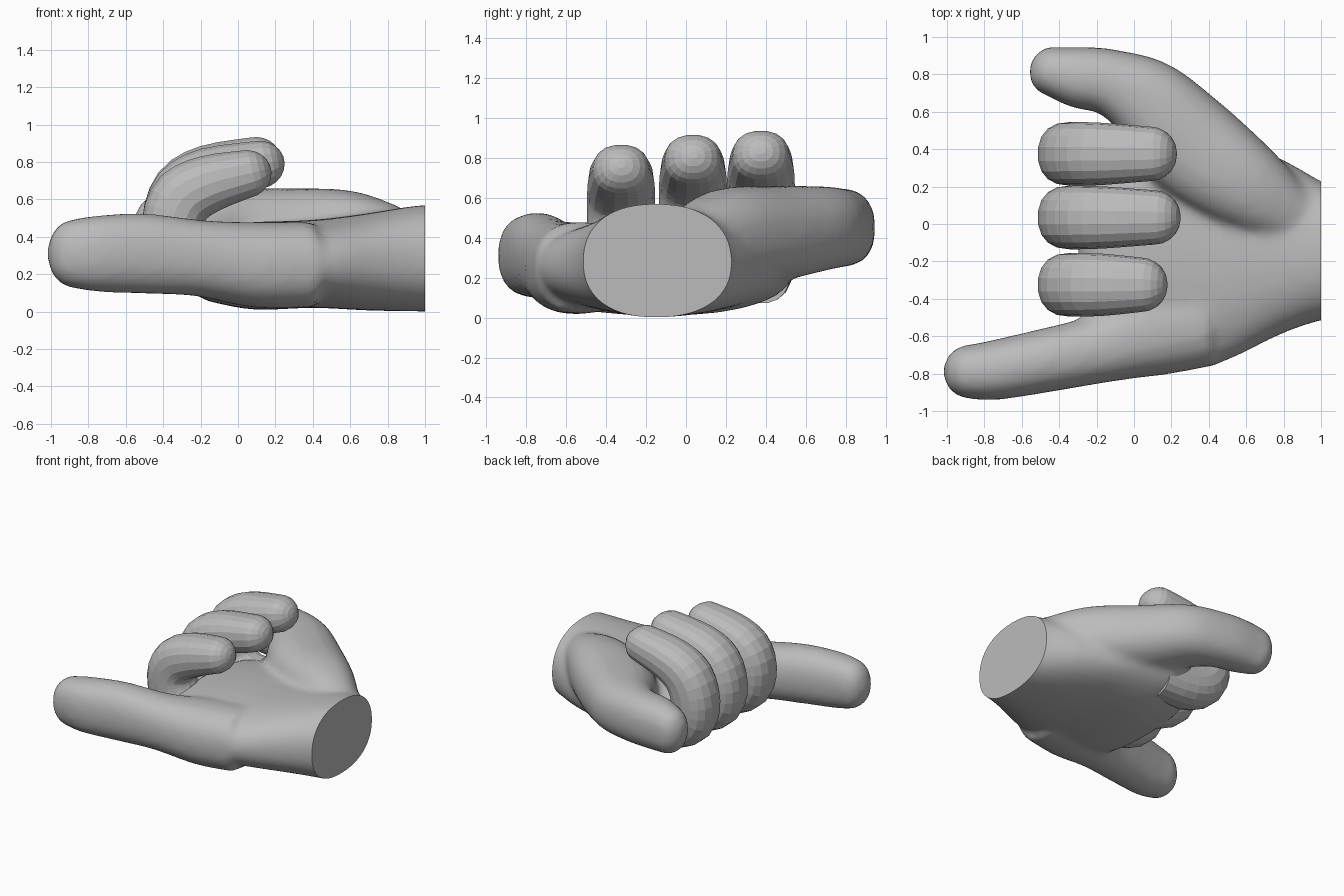
import bpy, bmesh, math
from mathutils import Vector

cube = bpy.data.objects.get("Cube")
if cube:
    bpy.data.objects.remove(cube, do_unlink=True)

grey = bpy.data.materials.new("light grey")
grey.use_nodes = True
COLOR = (0.5, 0.5, 0.5, 1)
grey.diffuse_color = COLOR
grey.node_tree.nodes["Principled BSDF"].inputs["Base Color"].default_value = COLOR


def smooth_path(keys, steps):
    """Catmull-Rom through keys of (x, y, z, half width, half height)."""
    out = []
    for i in range(len(keys) - 1):
        a, b, c, d = (Vector(keys[min(max(i + j, 0), len(keys) - 1)]) for j in (-1, 0, 1, 2))
        for s in range(steps):
            t = s / steps
            out.append(b + (c - a) * t / 2 + (a * 2 - b * 5 + c * 4 - d) * t * t / 2
                       + (b * 3 - a - c * 3 + d) * t ** 3 / 2)
    out.append(Vector(keys[-1]))
    return out


def limb(bm, keys, cap, side=None, steps=4, sides=20, power=2.3):
    """Loft rounded sections along a path and close it with a domed tip."""
    path = smooth_path(keys, steps)
    frames = []
    for i, p in enumerate(path):
        lo, hi = path[max(i - 1, 0)], path[min(i + 1, len(path) - 1)]
        frames.append((Vector(p[:3]), (Vector(hi[:3]) - Vector(lo[:3])).normalized(), p[3], p[4]))
    pos, tan, w, h = frames[-1]
    for k in range(1, 6):
        a = k * math.pi / 11
        frames.append((pos + tan * cap * math.sin(a), tan, w * math.cos(a), h * math.cos(a)))
    rings = []
    for pos, tan, w, h in frames:
        across = side or Vector((0, 0, 1)).cross(tan).normalized()
        up = tan.cross(across)
        ring = []
        for k in range(sides):
            a = math.tau * k / sides
            c, s = math.cos(a), math.sin(a)
            c = math.copysign(abs(c) ** (2 / power), c)
            s = math.copysign(abs(s) ** (2 / power), s)
            ring.append(bm.verts.new(pos + across * w * c + up * h * s))
        rings.append(ring)
    for r, q in zip(rings, rings[1:]):
        for k in range(sides):
            n = (k + 1) % sides
            bm.faces.new((r[k], r[n], q[n], q[k]))
    bm.faces.new(rings[0][::-1])
    bm.faces.new(rings[-1])


def finish(bm, name):
    bmesh.ops.recalc_face_normals(bm, faces=bm.faces)
    mesh = bpy.data.meshes.new(name)
    bm.to_mesh(mesh)
    bm.free()
    mesh.materials.append(grey)
    obj = bpy.data.objects.new(name, mesh)
    bpy.context.collection.objects.link(obj)
    return obj


# Palm with little finger and thumb, blended into one skin
bm = bmesh.new()
limb(bm, [(1.2, -.15, .285, .33, .28), (1, -.15, .285, .37, .285), (.7, -.13, .265, .51, .26),
          (.4, -.13, .255, .63, .235), (.1, -.13, .245, .67, .235), (-.1, -.13, .255, .64, .21)],
     .2, sides=32)
limb(bm, [(.4, -.52, .25, .24, .23), (.1, -.575, .25, .24, .23), (-.2, -.67, .285, .185, .205),
          (-.5, -.735, .31, .17, .215), (-.75, -.782, .31, .16, .205), (-.88, -.79, .31, .145, .185)],
     .14)
limb(bm, [(.9, .0, .36, .15, .17), (.6, .2, .41, .24, .235), (.3, .42, .42, .28, .24),
          (.08, .65, .445, .235, .215), (-.12, .755, .45, .18, .2), (-.3, .785, .45, .165, .195),
          (-.43, .815, .44, .135, .18)], .13)
hand = finish(bm, "palm_thumb_little_finger")
blend = hand.modifiers.new("blend", "REMESH")
blend.mode = "VOXEL"
blend.voxel_size = .026
relax = hand.modifiers.new("relax", "SMOOTH")
relax.factor = .5
relax.iterations = 8
bpy.context.view_layer.update()
done = bpy.data.meshes.new_from_object(hand.evaluated_get(bpy.context.evaluated_depsgraph_get()))
hand.modifiers.clear()

# Flat cut at the wrist
bm = bmesh.new()
bm.from_mesh(done)
cut = bmesh.ops.bisect_plane(bm, geom=bm.verts[:] + bm.edges[:] + bm.faces[:],
                             plane_co=(1, 0, 0), plane_no=(1, 0, 0), clear_outer=True)
rim = [e for e in cut["geom_cut"] if isinstance(e, bmesh.types.BMEdge)]
bmesh.ops.contextual_create(bm, geom=rim)
for f in bm.faces:
    f.smooth = f.normal.x < .98 or f.calc_center_median().x < .99
for e in rim:
    e.smooth = False
bm.to_mesh(done)
bm.free()
hand.data = done
if not done.materials:
    done.materials.append(grey)

# Three curled fingers: name, centre y, tip shift, lift of the outer segment
for name, y, reach, lift in (("ring_finger", -.325, 0, 0),
                             ("middle_finger", .035, .07, .05),
                             ("index_finger", .375, .05, .07)):
    bm = bmesh.new()
    limb(bm, [(.1, y, .24, .15, .17), (-.15, y, .25, .16, .17), (-.3, y, .33, .165, .18),
              (-.345, y, .48, .17, .17), (-.29, y, .61 + lift / 2, .17, .17),
              (-.15, y, .685 + lift * .8, .165, .155), (.04 + reach, y, .735 + lift, .145, .13)],
         .14, side=Vector((0, 1, 0)), steps=3, sides=18)
    finish(bm, name)
